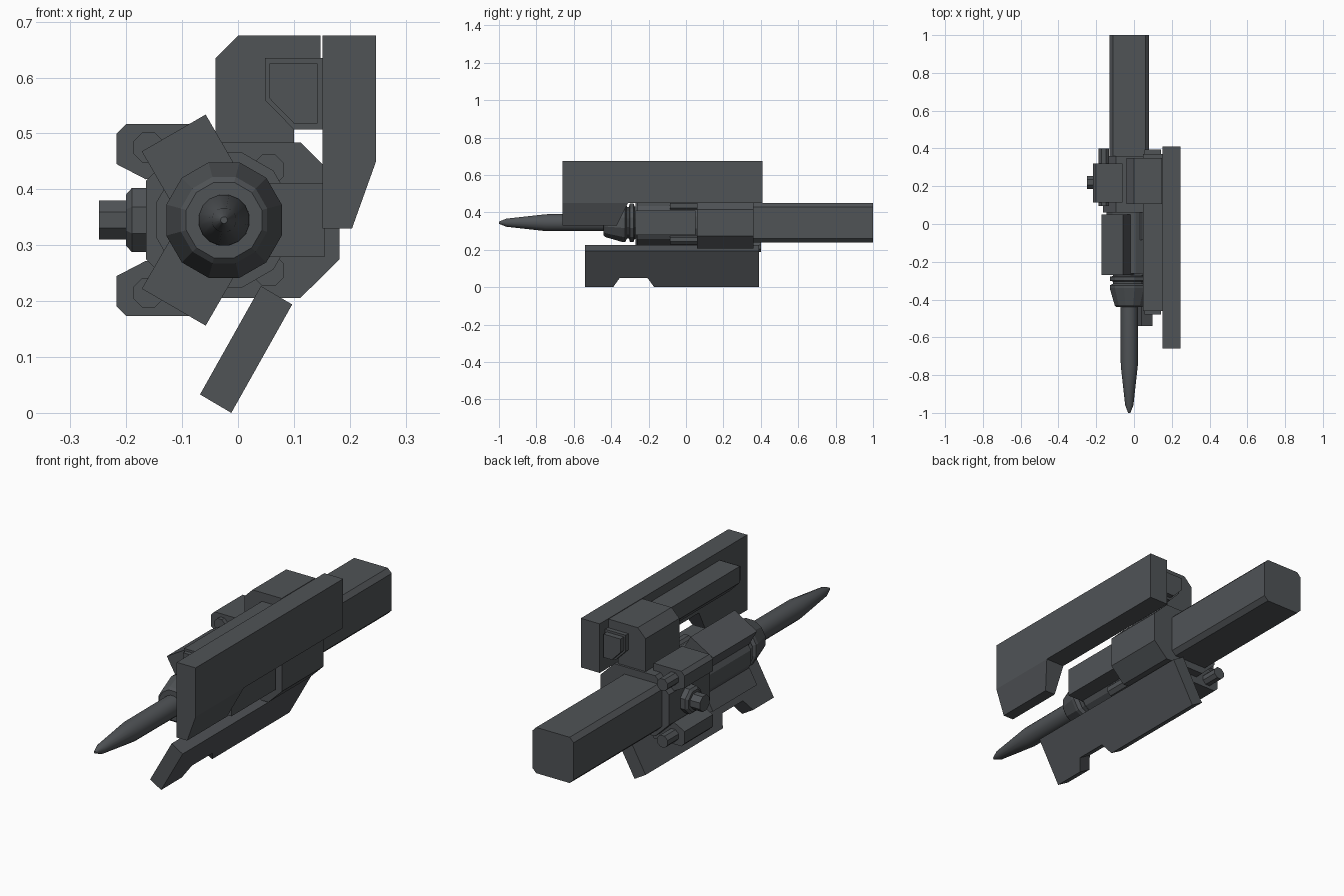
import bpy, bmesh, math
from mathutils import Vector

if "Cube" in bpy.data.objects:
    bpy.data.objects.remove(bpy.data.objects["Cube"])

CX, CZ = -0.025, 0.345          # main barrel axis

steel = bpy.data.materials.new("dark_steel")
steel.diffuse_color = (0.08, 0.087, 0.094, 1)
steel.use_nodes = True
steel.node_tree.nodes["Principled BSDF"].inputs["Base Color"].default_value = steel.diffuse_color


def finish(name, bm):
    bmesh.ops.recalc_face_normals(bm, faces=bm.faces)
    me = bpy.data.meshes.new(name)
    bm.to_mesh(me)
    bm.free()
    me.materials.append(steel)
    ob = bpy.data.objects.new(name, me)
    bpy.context.collection.objects.link(ob)
    return ob


def extrude(points, offset):
    """Closed outline pushed along an offset vector."""
    bm = bmesh.new()
    face = bm.faces.new([bm.verts.new(p) for p in points])
    new = bmesh.ops.extrude_face_region(bm, geom=[face])["geom"]
    bmesh.ops.translate(bm, vec=offset,
                        verts=[v for v in new if isinstance(v, bmesh.types.BMVert)])
    return bm


def prism(name, xz, y0, y1):
    return finish(name, extrude([(x, y0, z) for x, z in xz], (0, y1 - y0, 0)))


def turned(name, profile, place, sides):
    """Stack of rings from (position, radius) pairs, capped at both ends."""
    bm = bmesh.new()
    rings = []
    for t, r in profile:
        ring = []
        for i in range(sides):
            a = 2 * math.pi * (i + 0.5) / sides
            ring.append(bm.verts.new(place(t, r * math.cos(a), r * math.sin(a))))
        rings.append(ring)
    for a, b in zip(rings, rings[1:]):
        for i in range(sides):
            j = (i + 1) % sides
            bm.faces.new((a[i], a[j], b[j], b[i]))
    bm.faces.new(rings[0])
    bm.faces.new(rings[-1])
    return finish(name, bm)


def along_y(x, z):
    return lambda t, u, v: (x + u, t, z + v)


def mirror_z(xz):
    return [(x, 2 * CZ - z) for x, z in xz]


# Barrel with tapered tip
barrel = turned("barrel", [(-1, 0.006), (-0.96, 0.022), (-0.75, 0.046), (-0.28, 0.047)],
                along_y(CX, CZ), 16)
bpy.ops.object.select_all(action='DESELECT')
barrel.select_set(True)
bpy.context.view_layer.objects.active = barrel
bpy.ops.object.shade_smooth_by_angle(angle=math.radians(30))

# Faceted collar and rings behind the barrel
turned("collar", [(-0.44, 0.07), (-0.43, 0.08), (-0.34, 0.107), (-0.325, 0.107),
                  (-0.315, 0.088), (-0.305, 0.088), (-0.30, 0.107), (-0.28, 0.107),
                  (-0.275, 0.09), (-0.26, 0.09)], along_y(CX, CZ), 12)
turned("core", [(-0.262, 0.125), (0.07, 0.125)], along_y(CX, CZ), 12)

# Three lobes spaced evenly around the core
for k in range(3):
    a = math.radians(120 * k)
    d, s = Vector((math.cos(a), math.sin(a))), Vector((-math.sin(a), math.cos(a)))
    c = Vector((CX, CZ))
    pts = [c + d * r + s * w for r, w in
           ((0.03, -0.066), (0.18, -0.066), (0.18, 0.066), (0.03, 0.066))]
    prism(f"lobe_{k + 1}", pts, -0.27, 0.05)

# Receiver behind the core
body_top = [(-0.165, 0.415), (-0.095, 0.484), (0.112, 0.484), (0.182, 0.415)]
prism("receiver", body_top + mirror_z(body_top)[::-1], 0.06, 0.36)

# Long chamfered rear housing
w, ch = 0.105, 0.02
rear = [(w, w - ch), (w - ch, w), (ch - w, w), (-w, w - ch),
        (-w, ch - w), (ch - w, -w), (w - ch, -w), (w, ch - w)]
prism("rear_housing", [(CX + x, CZ + z) for x, z in rear], 0.3, 1.0)

# Mirrored side lugs with pins, and small inner rods
lug = [(-0.217, 0.445), (-0.217, 0.5), (-0.2, 0.517), (-0.06, 0.517),
       (-0.06, 0.43), (-0.165, 0.418)]
for side in ("upper", "lower"):
    up = side == "upper"
    prism(f"{side}_lug", lug if up else mirror_z(lug), 0.115, 0.32)
    for label, x, dz, r, y0, y1 in (("pin", -0.16, 0.13, 0.029, 0.095, 0.4),
                                    ("rod", 0.055, 0.09, 0.03, -0.085, 0.08)):
        turned(f"{side}_{label}", [(y0, r), (y1, r)],
               along_y(x, CZ + (dz if up else -dz)), 8)

# Stepped side knob
turned("side_knob", [(-0.15, 0.062), (-0.19, 0.062), (-0.2, 0.05), (-0.2, 0.038),
                     (-0.249, 0.038)], lambda t, u, v: (t, 0.22 + u, CZ + v), 8)

# Top box, with the long rail passing through it
prism("top_box", [(-0.04, 0.47), (-0.04, 0.635), (0, 0.675), (0.148, 0.675),
                  (0.148, 0.507), (0.1, 0.507), (0.1, 0.47)], 0.105, 0.35)
prism("rail", [(0.048, 0.56), (0.048, 0.635), (0.151, 0.635), (0.151, 0.507),
               (0.1, 0.507)], -0.46, 0.37)
prism("rail_core", [(0.056, 0.563), (0.056, 0.625), (0.142, 0.625), (0.142, 0.518),
                    (0.1, 0.518)], -0.48, 0.395)

# Side shield: stepped outline, lower part bevelled inward
outline = [(-0.66, 0.675), (0.41, 0.675), (0.41, 0.45), (-0.31, 0.45),
           (-0.37, 0.33), (-0.66, 0.33)]
bm = extrude([(0.151, y, z) for y, z in outline], (0.096, 0, 0))
bmesh.ops.bisect_plane(bm, geom=bm.verts[:] + bm.edges[:] + bm.faces[:], dist=1e-5,
                       plane_co=(0, 0, 0.45), plane_no=(0, 0, 1))
for v in bm.verts:
    if v.co.z < 0.4 and v.co.x > 0.2:
        v.co.x = 0.204
finish("side_shield", bm)

# Slanted lower fin with a notch in its free edge
root, tip = Vector((0.041, 0, 0.227)), Vector((-0.068, 0, 0.033))
fin = [(-0.54, 0), (0.39, 0), (0.39, 1), (-0.17, 1), (-0.205, 0.75),
       (-0.355, 0.75), (-0.39, 1), (-0.54, 1)]
pts = [root.lerp(tip, t) + Vector((0, y, 0)) for y, t in fin]
finish("lower_fin", extrude(pts, Vector((0.056, 0, -0.033))))
